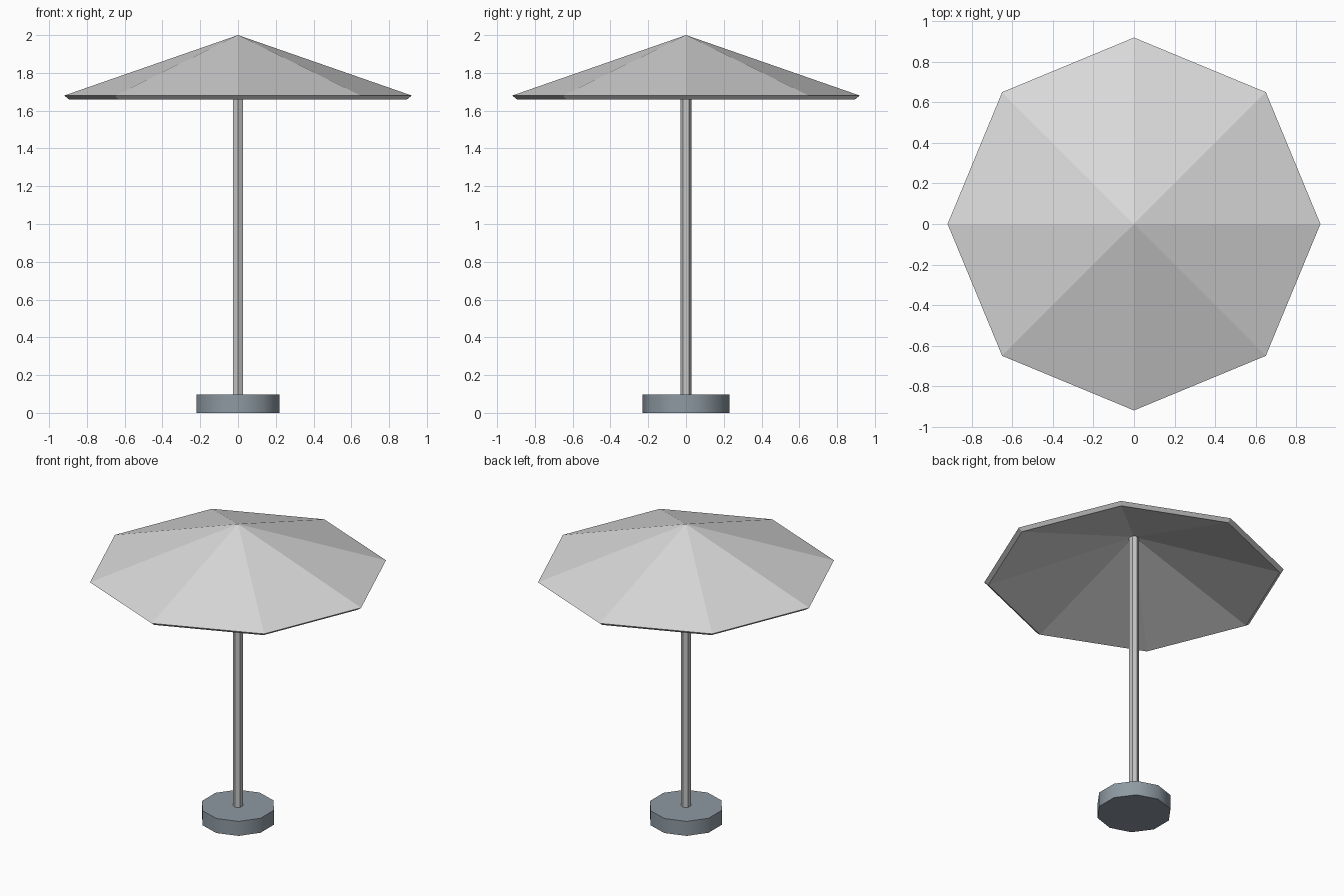
import bpy, bmesh, math

if "Cube" in bpy.data.objects:
    bpy.data.objects.remove(bpy.data.objects["Cube"])


def material(name, rgb):
    m = bpy.data.materials.new(name)
    m.diffuse_color = (*rgb, 1.0)
    m.use_nodes = True
    m.node_tree.nodes["Principled BSDF"].inputs["Base Color"].default_value = m.diffuse_color
    return m


def turned(name, profile, sides, mat):
    """Revolve (radius, z) points round z; a zero radius makes a point.
    The first corner lies on the +y axis."""
    bm = bmesh.new()
    rings = []
    for r, z in profile:
        if r == 0:
            rings.append([bm.verts.new((0, 0, z))] * sides)
        else:
            angles = [math.pi / 2 + math.tau * i / sides for i in range(sides)]
            rings.append([bm.verts.new((r * math.cos(a), r * math.sin(a), z)) for a in angles])
    for low, high in zip(rings, rings[1:]):
        for i in range(sides):
            j = (i + 1) % sides
            corners = list(dict.fromkeys((low[i], low[j], high[j], high[i])))
            bm.faces.new(corners)
    # close open ends with flat caps
    for ring, r in ((rings[0], profile[0][0]), (rings[-1], profile[-1][0])):
        if r > 0:
            bm.faces.new(ring)
    bmesh.ops.recalc_face_normals(bm, faces=bm.faces)
    mesh = bpy.data.meshes.new(name)
    bm.to_mesh(mesh)
    bm.free()
    mesh.materials.append(mat)
    ob = bpy.data.objects.new(name, mesh)
    bpy.context.collection.objects.link(ob)
    return ob


fabric = material("light grey fabric", (0.70, 0.70, 0.70))
metal = material("grey metal", (0.56, 0.56, 0.56))
slate = material("blue grey base", (0.27, 0.32, 0.36))

# Weighted foot: ten sides, smooth round the side, sharp rims
base = turned("base", [(0.23, 0.0), (0.23, 0.098)], 10, slate)
bpy.context.view_layer.objects.active = base
base.select_set(True)
bpy.ops.object.shade_smooth_by_angle(angle=math.radians(40))

# Six-sided pole ending inside the canopy
turned("pole", [(0.03, 0.09), (0.03, 1.95)], 6, metal)

# Thin eight-sided canopy: hollow underside, slanted rim, outer cone
turned("canopy", [(0, 1.955), (0.895, 1.66), (0.92, 1.68), (0, 2.0)], 8, fabric)
